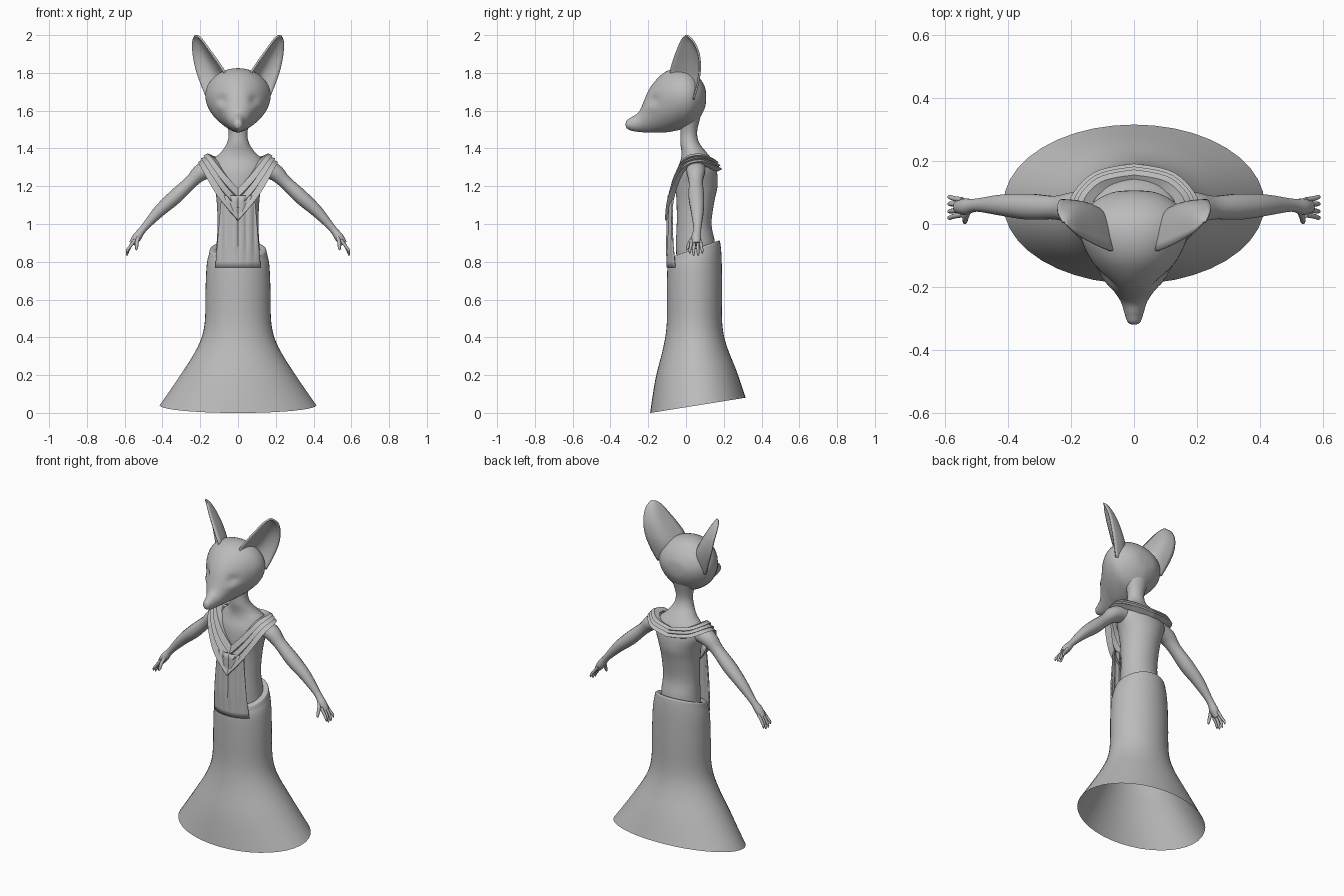
import bpy, bmesh
from math import sin, cos, pi, sqrt, exp
from mathutils import Vector as V

cube = bpy.data.objects.get("Cube")
if cube:
    bpy.data.objects.remove(cube)

grey = bpy.data.materials.new("clay grey")
grey.use_nodes = True
colour = (0.5, 0.5, 0.5, 1)
grey.diffuse_color = colour
grey.node_tree.nodes["Principled BSDF"].inputs["Base Color"].default_value = colour


def smooth(rows, n):
    """Catmull-Rom interpolation through a list of equal-length tuples."""
    out = []
    for i in range(len(rows) - 1):
        a, b, c, d = (rows[max(0, min(len(rows) - 1, i + k))] for k in (-1, 0, 1, 2))
        for j in range(n):
            t = j / n
            out.append([0.5 * (2 * q + (r - p) * t + (2 * p - 5 * q + 4 * r - s) * t * t
                               + (3 * q - p - 3 * r + s) * t ** 3)
                        for p, q, r, s in zip(a, b, c, d)])
    return out + [list(rows[-1])]


def skin(name, rows, closed=True, caps=(False, False), thick=0, angle=0.8):
    """Skin rows of points into one smooth-shaded part."""
    bm = bmesh.new()
    vs = [[bm.verts.new(p) for p in row] for row in rows]
    n = len(rows[0])
    for a, b in zip(vs, vs[1:]):
        for i in range(n if closed else n - 1):
            k = (i + 1) % n
            bm.faces.new((a[i], a[k], b[k], b[i]))
    for row, cap in ((vs[0], caps[0]), (vs[-1], caps[1])):
        if cap:
            bm.faces.new(row)
    bmesh.ops.recalc_face_normals(bm, faces=bm.faces)
    mesh = bpy.data.meshes.new(name)
    bm.to_mesh(mesh)
    bm.free()
    mesh.materials.append(grey)
    ob = bpy.data.objects.new(name, mesh)
    bpy.context.collection.objects.link(ob)
    if thick:
        mod = ob.modifiers.new("thickness", "SOLIDIFY")
        mod.thickness, mod.offset = thick, 0
    bpy.ops.object.select_all(action="DESELECT")
    ob.select_set(True)
    bpy.context.view_layer.objects.active = ob
    bpy.ops.object.shade_smooth_by_angle(angle=angle)
    return ob


def circle(n):
    return [(cos(2 * pi * i / n), sin(2 * pi * i / n)) for i in range(n)]


def stack(name, rings, n=4, seg=40, caps=(False, False)):
    """Rings of (z, x radius, y centre, y radius, tilt)."""
    rows = [[(c * rx, yc + s * ry, z + s * ry * tilt) for c, s in circle(seg)]
            for z, rx, yc, ry, tilt in smooth(rings, n)]
    return skin(name, rows, caps=caps)


def tube(name, path, flat=1.0, seg=14, n=4):
    """Limb through (x, y, z, radius); flat scales the in-plane thickness."""
    pts = smooth(path, n)
    rows = []
    for i, (x, y, z, r) in enumerate(pts):
        d = V(pts[min(i + 1, len(pts) - 1)][:3]) - V(pts[max(i - 1, 0)][:3])
        u = d.cross(V((0, 1, 0))).normalized()
        w = u.cross(d).normalized()
        rows.append([V((x, y, z)) + u * c * r * flat + w * s * r for c, s in circle(seg)])
    return skin(name, rows, caps=(True, True))


# Long flared skirt with slanted hem and slanted waist rim
stack("skirt", [(.04, .415, .063, .253, .16), (.2, .305, .053, .215, .1),
                (.35, .213, .047, .168, .04), (.47, .177, .045, .147, 0),
                (.65, .172, .045, .146, 0), (.78, .166, .045, .144, .15),
                (.84, .154, .045, .138, .35), (.868, .143, .045, .128, .35),
                (.855, .1, .045, .09, .35)])

# Torso and neck
stack("torso", [(.8, .12, .05, .1, 0), (.9, .113, .05, .103, 0), (1, .108, .043, .092, 0),
                (1.12, .113, .05, .1, 0), (1.2, .125, .055, .112, 0),
                (1.28, .15, .057, .106, 0), (1.34, .13, .055, .083, 0),
                (1.38, .09, .042, .066, 0), (1.43, .058, .02, .05, 0),
                (1.49, .05, .015, .044, 0), (1.58, .075, .02, .06, 0)])

# Pleated bodice panel running from the collar into the skirt
panel = []
for k in range(13):
    t = k / 12
    half = .118 - .03 * t
    row = []
    for i in range(41):
        x = half * (i / 20 - 1)
        pleat = .007 * abs(sin(x * 75)) * min(1, 3 * t)
        row.append((x, .045 - (.145 - .012 * t) * sqrt(1 - (x / .168) ** 2) - pleat,
                    .77 + .38 * t))
    panel.append(row)
skin("bodice_panel", panel, closed=False, thick=.008)

# Draped collar: stepped folds between a neck loop and an outer loop
inner = [(0, -.06, 1.185), (.07, -.05, 1.265), (.135, -.005, 1.35),
         (.155, .07, 1.37), (.1, .13, 1.35), (0, .15, 1.335)]
outer = [(0, -.1, 1.015), (.1, -.085, 1.14), (.18, -.02, 1.285),
         (.195, .07, 1.325), (.12, .155, 1.3), (0, .18, 1.285)]


def loop(half):
    pts = smooth(half, 6)
    return [V(p) for p in pts] + [V((-p[0], p[1], p[2])) for p in pts[-2:0:-1]]


folds = [(0, -.025), (0, .006), (.3, .014), (.34, .001), (.62, .014),
         (.66, .001), (1, .012), (1, -.025)]
collar = []
for s, off in folds:
    row = []
    for a, b in zip(loop(inner), loop(outer)):
        out = V((a.x + b.x, a.y + b.y - .1, 0)).normalized() + V((0, 0, .5))
        row.append(a.lerp(b, s) + out * off)
    collar.append(row)
skin("draped_collar", collar, angle=.5)

# Head lofted from nose to nape: y, widest z, half width, top z, bottom z
head_rings = [(-.319, 1.528, .008, 1.535, 1.52), (-.312, 1.528, .02, 1.551, 1.505),
              (-.285, 1.53, .03, 1.568, 1.493), (-.245, 1.545, .043, 1.6, 1.487),
              (-.2, 1.6, .074, 1.705, 1.484), (-.15, 1.65, .112, 1.772, 1.484),
              (-.1, 1.67, .145, 1.81, 1.486), (-.04, 1.68, .17, 1.825, 1.497),
              (.02, 1.68, .168, 1.815, 1.515), (.07, 1.68, .128, 1.775, 1.56),
              (.1, 1.675, .07, 1.725, 1.615), (.107, 1.67, .01, 1.68, 1.66)]
head = []
for y, zc, w, top, low in smooth(head_rings, 5):
    row = []
    for c, s in circle(48):
        fall = abs(c) ** (1.25 if s < 0 else 1)
        p = V((w * fall * (1 if c > 0 else -1), y, zc + s * (top - zc if s > 0 else zc - low)))
        # eye sockets and a soft brow above them
        side = 1 if p.x > 0 else -1
        for z, amount in ((1.655, .016), (1.62, -.008)):
            e = p - V((side * .078, -.165, z))
            g = amount * exp(-(e.x ** 2 + e.y ** 2 + 2.5 * e.z ** 2) / .0012)
            p += V((-side * .6, .8, 0)) * g
        row.append(p)
    head.append(row)
skin("head", head, caps=(True, True))

# Ear outline: front edge and back edge, from the base up to the tip
front_edge = [(.085, -.06, 1.7), (.068, -.085, 1.79), (.1, -.075, 1.85),
              (.15, -.05, 1.92), (.19, -.025, 1.975), (.216, .0, 1.998)]
back_edge = [(.165, .04, 1.66), (.198, .062, 1.74), (.225, .074, 1.82),
             (.24, .068, 1.9), (.243, .04, 1.965), (.228, .006, 1.998)]
arm_path = [(.11, .055, 1.3, .05), (.19, .052, 1.277, .05), (.25, .052, 1.222, .038),
            (.335, .055, 1.142, .042), (.42, .06, 1.065, .034), (.5, .06, .976, .021),
            (.535, .055, .93, .026), (.56, .055, .895, .02)]
fingers = {"index": (.03, .02, .845), "middle": (.045, .04, .832),
           "ring": (.062, .064, .832), "little": (.076, .086, .845)}

for side, label in ((1, "left"), (-1, "right")):
    def flip(path):
        return [(side * p[0], *p[1:]) for p in path]

    # Cupped ear opening forward and outward
    back = V((-side * .6, .75, -.15))
    ear = []
    for f, b in zip(smooth(flip(front_edge), 4), smooth(flip(back_edge), 4)):
        f, b = V(f), V(b)
        depth = .3 * (b - f).length
        ear.append([f.lerp(b, i / 12) + back * depth * sin(pi * i / 12) for i in range(13)])
    skin(label + "_ear", ear, closed=False, thick=.01, angle=1.2)

    # Arm, palm, fingers and thumb
    tube(label + "_arm", flip(arm_path), flat=.92)
    for name, (y0, y1, z) in fingers.items():
        tube(f"{label}_{name}_finger",
             flip([(.545, y0, .915, .009), (.572, (y0 + y1) / 2, .88, .008),
                   (.586, y1, z + .015, .007), (.588, y1, z, .003)]), seg=8)
    tube(label + "_thumb",
         flip([(.525, .045, .94, .01), (.535, .022, .905, .01),
               (.537, .008, .875, .008), (.54, .003, .862, .003)]), seg=8)
